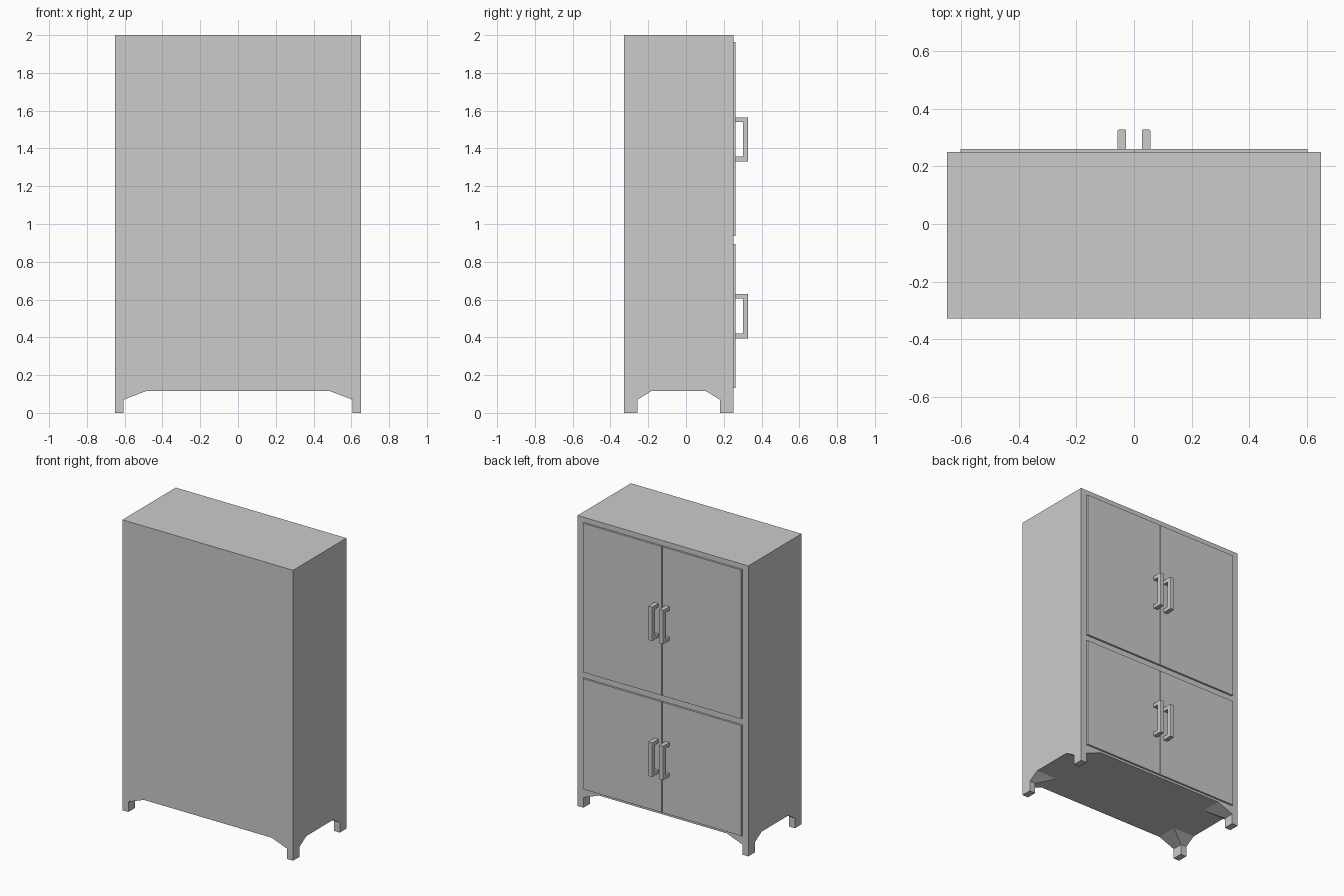
import bpy, bmesh

if "Cube" in bpy.data.objects:
    bpy.data.objects.remove(bpy.data.objects["Cube"])

YB, YF = -0.329, 0.251      # back panel plane and door-side plane
HALF = 0.65                 # half width
SHELVES = [("lower", 0.13, 0.895, 0.395, 0.63), ("upper", 0.935, 1.965, 1.332, 1.565)]


def add_object(name, bm):
    bmesh.ops.recalc_face_normals(bm, faces=bm.faces)
    mesh = bpy.data.meshes.new(name)
    bm.to_mesh(mesh)
    bm.free()
    ob = bpy.data.objects.new(name, mesh)
    bpy.context.collection.objects.link(ob)
    return ob


def loft(name, rings):
    """Closed solid through a stack of matching point rings."""
    bm = bmesh.new()
    vs = [[bm.verts.new(p) for p in ring] for ring in rings]
    n = len(rings[0])
    for a, b in zip(vs, vs[1:]):
        for i in range(n):
            j = (i + 1) % n
            bm.faces.new((a[i], a[j], b[j], b[i]))
    bm.faces.new(vs[0][::-1])
    bm.faces.new(vs[-1])
    return add_object(name, bm)


def rect(x0, x1, y0, y1, z):
    return [(x0, y0, z), (x1, y0, z), (x1, y1, z), (x0, y1, z)]


def box(name, x0, x1, y0, y1, z0, z1):
    return loft(name, [rect(x0, x1, y0, y1, z0), rect(x0, x1, y0, y1, z1)])


# Carcass with two compartments cut from the door side
carcass = box("carcass", -HALF, HALF, YB, YF, 0.115, 2.0)
for level, z0, z1, _, _ in SHELVES:
    cutter = box(level + "_cutter", -0.605, 0.605, YB + 0.03, YF + 0.1, z0, z1)
    mod = carcass.modifiers.new("compartment", 'BOOLEAN')
    mod.operation = 'DIFFERENCE'
    mod.solver = 'EXACT'
    mod.object = cutter
    bpy.context.view_layer.objects.active = carcass
    bpy.ops.object.modifier_apply(modifier=mod.name)
    bpy.data.objects.remove(cutter)

# Legs: a straight foot that flares into the carcass bottom
for sx in (-1, 1):
    for y, sy, side in ((YB, 1, "front"), (YF, -1, "back")):
        def ring(w, d, z):
            return rect(sx * HALF, sx * (HALF - w), y, y + sy * d, z)
        name = f"{side}_leg_{'left' if sx < 0 else 'right'}"
        loft(name, [ring(0.045, 0.072, 0), ring(0.045, 0.072, 0.07), ring(0.163, 0.145, 0.115)])


def handle(name, x0, x1, z0, z1):
    """U-shaped pull with softened outer edges."""
    t, y0, y1, y2 = 0.025, 0.255, 0.301, 0.329
    prof = [(y0, z0), (y2, z0), (y2, z1), (y0, z1),
            (y0, z1 - t), (y1, z1 - t), (y1, z0 + t), (y0, z0 + t)]
    ob = loft(name, [[(x, y, z) for y, z in prof] for x in (x0, x1)])
    bm = bmesh.new()
    bm.from_mesh(ob.data)
    edges = [e for e in bm.edges if all(abs(v.co.y - y2) < 1e-5 for v in e.verts)
             and abs(e.verts[0].co.x - e.verts[1].co.x) < 1e-5]
    bmesh.ops.bevel(bm, geom=edges, offset=0.006, segments=2, profile=0.5, affect='EDGES')
    bm.to_mesh(ob.data)
    bm.free()


# Doors in pairs, each with a handle near the centre line
GAP = 0.002
for level, z0, z1, h0, h1 in SHELVES:
    for sx, side in ((-1, "left"), (1, "right")):
        xs = sorted((sx * GAP, sx * (0.605 - GAP)))
        box(f"{level}_door_{side}", *xs, 0.23, 0.261, z0 + GAP, z1 - GAP)
        hx = sorted((sx * 0.027, sx * 0.057))
        handle(f"{level}_handle_{side}", *hx, h0, h1)
